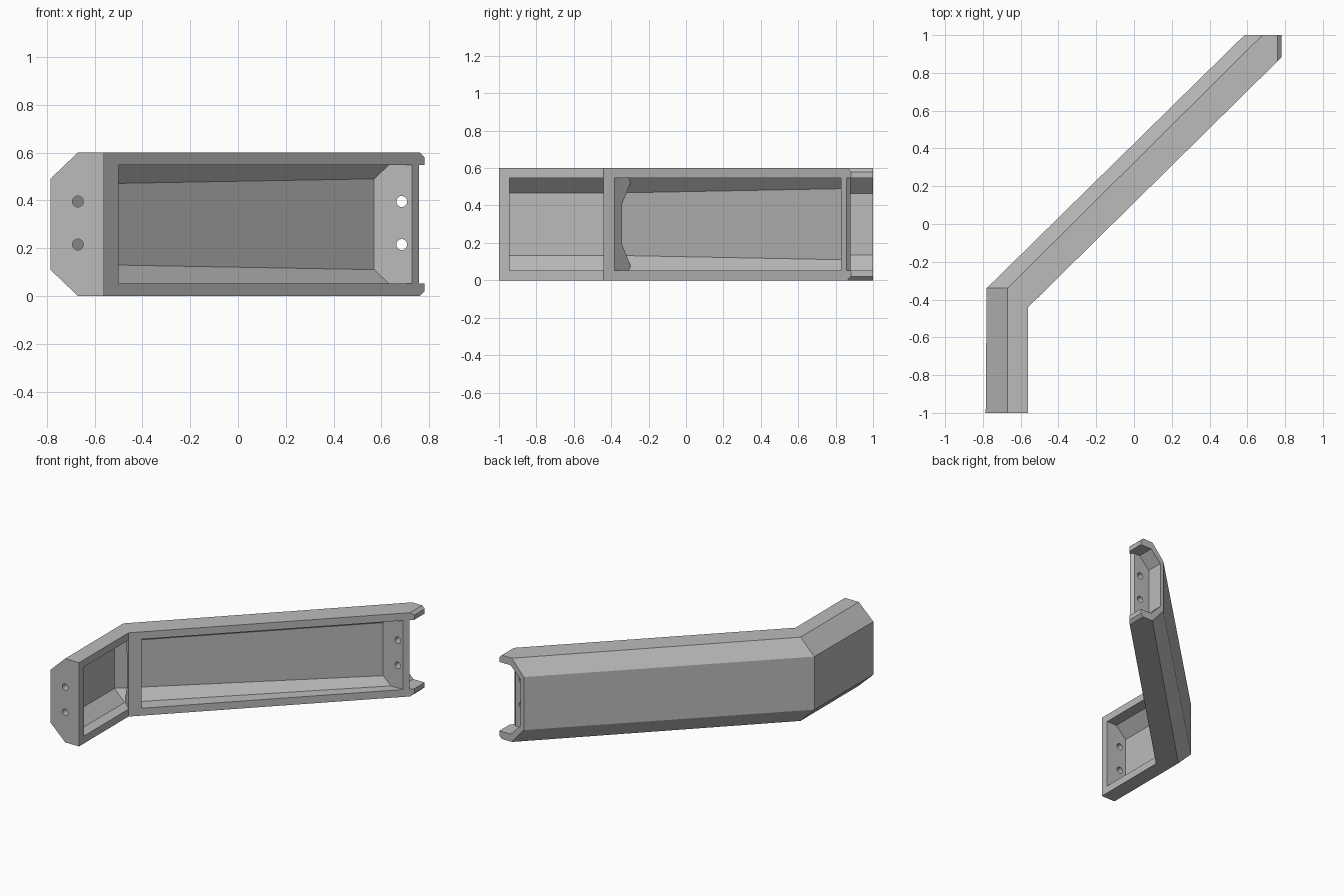
import bpy, bmesh
from mathutils import Vector

cube = bpy.data.objects.get("Cube")
if cube:
    bpy.data.objects.remove(cube, do_unlink=True)

grey = bpy.data.materials.new("plain_grey")
grey.use_nodes = True
grey.diffuse_color = (0.5, 0.5, 0.5, 1)
grey.node_tree.nodes["Principled BSDF"].inputs["Base Color"].default_value = grey.diffuse_color


def finish(name, bm):
    bmesh.ops.recalc_face_normals(bm, faces=bm.faces)
    mesh = bpy.data.meshes.new(name)
    bm.to_mesh(mesh)
    bm.free()
    mesh.materials.append(grey)
    obj = bpy.data.objects.new(name, mesh)
    bpy.context.collection.objects.link(obj)
    return obj


def loft(rings):
    """Skin a series of closed rings and cap both ends."""
    bm = bmesh.new()
    loops = [[bm.verts.new(p) for p in ring] for ring in rings]
    n = len(loops[0])
    for a, b in zip(loops, loops[1:]):
        for i in range(n):
            j = (i + 1) % n
            bm.faces.new((a[i], a[j], b[j], b[i]))
    bm.faces.new(loops[0])
    bm.faces.new(loops[-1])
    return bm


def section(front, shoulder, back, low, inset):
    """Channel section: open front edge, shoulder line and chamfered back."""
    top = 0.6 - low
    return [(*front, low), (*front, top), (*shoulder, top),
            (*back, top - inset), (*back, low + inset), (*shoulder, low)]


def prism(plan, z0, z1):
    return loft([[(x, y, z) for x, y in plan] for z in (z0, z1)])


def cut(target, bm):
    cutter = finish("cutter", bm)
    cutter.hide_render = True
    mod = target.modifiers.new("cut", "BOOLEAN")
    mod.operation = "DIFFERENCE"
    mod.solver = "EXACT"
    mod.object = cutter
    bpy.context.view_layer.objects.active = target
    bpy.ops.object.modifier_apply(modifier=mod.name)
    bpy.data.objects.remove(cutter, do_unlink=True)


# Bent outer shell with chamfered back
shell = loft([
    section((-0.56, -1), (-0.67, -1), (-0.785, -1), 0, 0.11),
    section((-0.56, -0.44), (-0.67, -0.34), (-0.78, -0.34), 0, 0.11),
    section((0.9, 1), (0.68, 1), (0.585, 1), 0, 0.11)])

# Trim the far end square and bevel its tips
for z, nz in ((0.3, 0), (0.58, 1), (0.02, -1)):
    res = bmesh.ops.bisect_plane(
        shell, geom=shell.verts[:] + shell.edges[:] + shell.faces[:],
        plane_co=(0.78, 0, z), plane_no=Vector((1, 0, nz)).normalized(), clear_outer=True)
    bmesh.ops.holes_fill(shell, edges=[e for e in shell.edges if e.is_boundary], sides=0)
bracket = finish("bent_bracket", shell)

# Long hollow following the bend
cut(bracket, loft([
    section((-0.5, -0.945), (-0.64, -0.945), (-0.72, -0.945), 0.053, 0.08),
    section((-0.5, -0.5), (-0.64, -0.37), (-0.72, -0.37), 0.053, 0.08),
    section((0.85, 0.83), (0.63, 0.83), (0.57, 0.83), 0.053, 0.057)]))

# Recess behind the far end wall, with the slanted wall tip
cut(bracket, loft([
    section((0.9, y), (0.69, y), (0.61, y), 0.053, 0.083) for y in (0.88, 1.1)]))
cut(bracket, prism([(0.735, 0.88), (0.9, 0.715), (0.9, 0.9), (0.735, 0.9)], 0.053, 0.547))

# Bolt holes in the end walls, larger access holes at the bend
for x, y, depth, radius in ((-0.67, -1, 0.3, 0.023), (0.685, 0.86, 0.16, 0.023),
                            (-0.67, -0.26, 0.3, 0.034)):
    for z in (0.215, 0.395):
        bm = bmesh.new()
        bmesh.ops.create_cone(bm, cap_ends=True, segments=24, radius1=radius,
                              radius2=radius, depth=depth)
        for v in bm.verts:
            v.co = (x + v.co.x, y + v.co.z, z + v.co.y)
        cut(bracket, bm)

# Post between the two openings, with gusseted corners
profile = [(0, 0.053), (0.095, 0.053), (0.04, 0.19), (0.04, 0.41), (0.095, 0.547), (0, 0.547)]
finish("bend_post", loft([[(x - t, y + t, z) for t, z in profile]
                          for x, y in ((-0.56, -0.44), (-0.5, -0.381))]))
